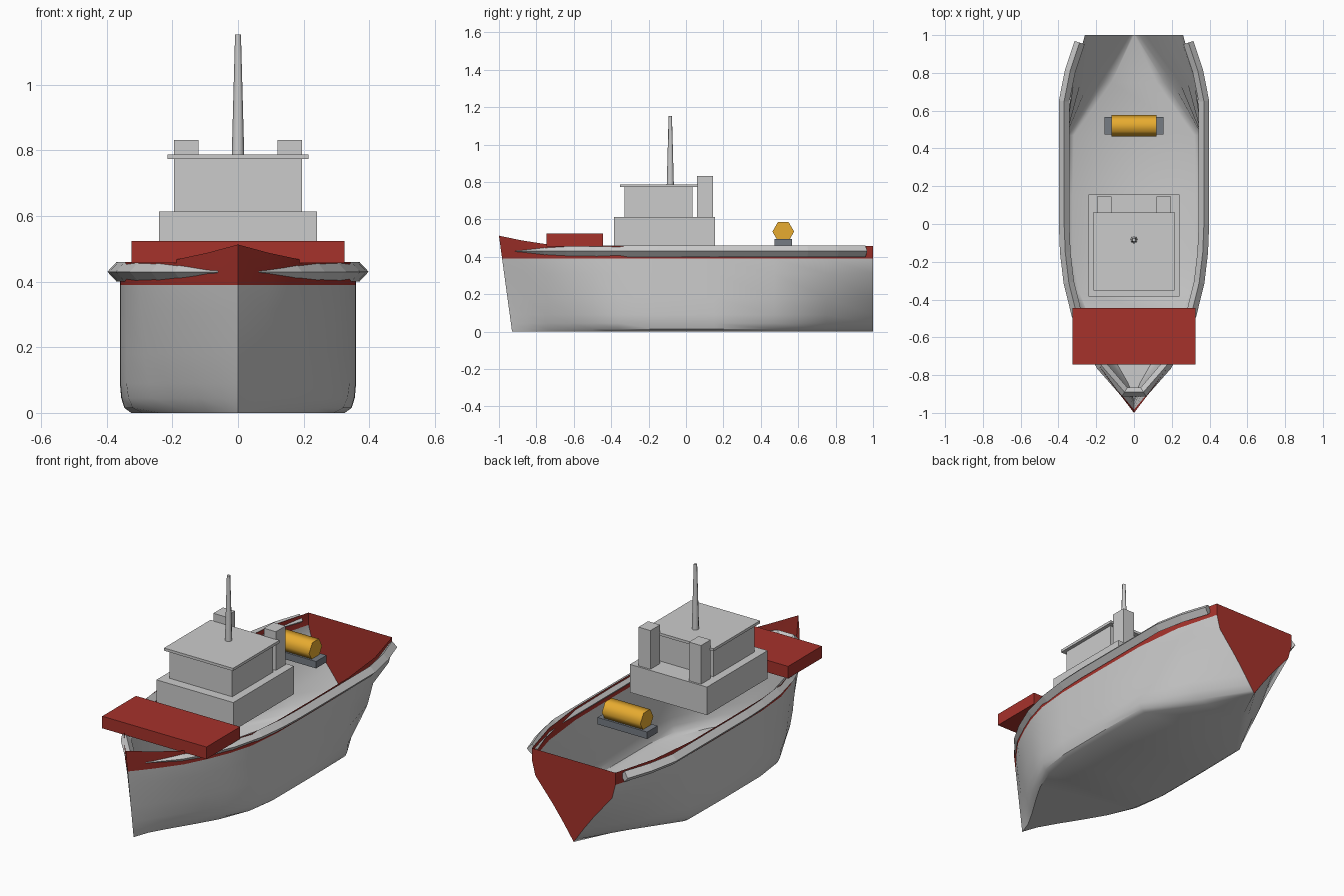
import bpy, bmesh, math
from mathutils import Vector

cube = bpy.data.objects.get("Cube")
if cube:
    bpy.data.objects.remove(cube, do_unlink=True)


def material(name, rgb):
    m = bpy.data.materials.new(name)
    m.use_nodes = True
    m.diffuse_color = (*rgb, 1)
    m.node_tree.nodes["Principled BSDF"].inputs["Base Color"].default_value = (*rgb, 1)
    return m


GREY = material("light_grey", (0.6, 0.6, 0.6))
RED = material("deep_red", (0.38, 0.032, 0.024))
GOLD = material("gold", (0.82, 0.42, 0.03))
SLATE = material("slate", (0.18, 0.2, 0.23))


def finish(name, bm, mats, smooth=None):
    bmesh.ops.remove_doubles(bm, verts=bm.verts, dist=0.0005)
    bmesh.ops.recalc_face_normals(bm, faces=bm.faces)
    me = bpy.data.meshes.new(name)
    bm.to_mesh(me)
    bm.free()
    for m in mats:
        me.materials.append(m)
    ob = bpy.data.objects.new(name, me)
    bpy.context.collection.objects.link(ob)
    if smooth:
        bpy.ops.object.select_all(action="DESELECT")
        bpy.context.view_layer.objects.active = ob
        ob.select_set(True)
        bpy.ops.object.shade_smooth_by_angle(angle=math.radians(smooth))


def box(name, mat, x, y, z):
    """Box from (low, high) pairs."""
    bm = bmesh.new()
    bmesh.ops.create_cube(bm, size=1)
    for v in bm.verts:
        v.co = [(a + b) / 2 + c * (b - a) for c, (a, b) in zip(v.co, (x, y, z))]
    finish(name, bm, [mat])


def loft(bm, rows, closed=False):
    """Quads between successive rows of points; returns faces with their column."""
    grid = [[bm.verts.new(p) for p in row] for row in rows]
    n = len(grid[0])
    faces = []
    for r, s in zip(grid, grid[1:]):
        for j in range(n if closed else n - 1):
            k = (j + 1) % n
            faces.append((bm.faces.new((r[j], r[k], s[k], s[j])), j))
    return grid, faces


# Open hull shell: y, rim half width, floor half width, rim height, stem rake, section kind
LEVELS = (0, 0.015, 0.045, 0.09, 0.18, 0.31, 0.39)
BOXY = (0, 0.6, 0.88, 1, 1, 1, 1)
MID = (0, 0.2, 0.4, 0.58, 0.78, 0.95, 1)
FLARE = (0, 0.12, 0.27, 0.42, 0.64, 0.86, 1)
VEE = (0, 0.04, 0.12, 0.24, 0.5, 0.92, 1)
stations = [
    (1.0, 0.26, 0.0, 0.459, 0, VEE),
    (0.75, 0.328, 0.12, 0.459, 0, MID),
    (0.47, 0.358, 0.318, 0.459, 0, BOXY),
    (0.15, 0.36, 0.325, 0.459, 0, BOXY),
    (-0.17, 0.358, 0.325, 0.459, 0, BOXY),
    (-0.36, 0.34, 0.29, 0.459, 0, BOXY),
    (-0.5, 0.3, 0.235, 0.459, 0, MID),
    (-0.62, 0.25, 0.165, 0.461, 0, MID),
    (-0.75, 0.185, 0.09, 0.468, 0.01, FLARE),
    (-0.88, 0.092, 0.03, 0.488, 0.035, FLARE),
    (-1.0, 0.0, 0.0, 0.513, 0.07, FLARE),
]


def section(y, w, b, top, rake, f):
    half = [(b + (w - b) * t, y + rake * (1 - z / top), z)
            for z, t in zip((*LEVELS, top), (*f, 1))]
    return [(-px, py, pz) for px, py, pz in reversed(half)] + half


bm = bmesh.new()
grid, faces = loft(bm, [section(*s) for s in stations])
for face, column in faces:
    face.material_index = int(column in (0, 2 * len(LEVELS)))
bm.faces.new(grid[0]).material_index = 1
bmesh.ops.dissolve_degenerate(bm, dist=0.0005, edges=bm.edges)
finish("hull", bm, [GREY, RED], 35)

# Diamond-section fender running round the bow, straddling the hull side
half = [(0.288, 0.96), (0.338, 0.81), (0.37, 0.65), (0.37, 0.31), (0.37, 0), (0.364, -0.15),
        (0.345, -0.31), (0.303, -0.48), (0.24, -0.63), (0.172, -0.75), (0.05, -0.89)]
path = [Vector(p) for p in half + [(-x, y) for x, y in reversed(half)]]
rows = []
for i, p in enumerate(path):
    t = (path[min(i + 1, len(path) - 1)] - path[max(i - 1, 0)]).normalized()
    normal = Vector((-t.y, t.x)) * 0.028
    rows.append([(*(p + normal * a), 0.43 + 0.03 * b)
                 for a, b in ((1, 0), (0, 1), (-1, 0), (0, -1))])
bm = bmesh.new()
grid, _ = loft(bm, rows, closed=True)
bm.faces.new(grid[0])
bm.faces.new(grid[-1])
finish("fender", bm, [GREY])

# Superstructure
box("bow_platform", RED, (-0.325, 0.325), (-0.745, -0.445), (0.456, 0.524))
box("lower_house", GREY, (-0.24, 0.24), (-0.384, 0.156), (0.456, 0.614))
box("upper_house", GREY, (-0.195, 0.195), (-0.33, 0.035), (0.614, 0.773))
box("roof", GREY, (-0.215, 0.215), (-0.352, 0.063), (0.773, 0.788))
for side, name in ((1, "left_funnel"), (-1, "right_funnel")):
    box(name, GREY, sorted((side * 0.12, side * 0.195)), (0.059, 0.145), (0.614, 0.832))

# Tapered mast
bm = bmesh.new()
bmesh.ops.create_cone(bm, cap_ends=True, segments=8, radius1=0.019, radius2=0.009, depth=0.367)
bmesh.ops.translate(bm, verts=bm.verts, vec=(0, -0.084, 0.969))
finish("mast", bm, [GREY], 50)

# Towing winch
box("winch_base", SLATE, (-0.155, 0.155), (0.474, 0.567), (0.456, 0.495))
bm = bmesh.new()
loft(bm, [[(x, 0.52 + 0.058 * math.cos(k * math.pi / 3), 0.535 + 0.058 * math.sin(k * math.pi / 3))
           for k in range(6)] for x in (-0.12, 0.12)], closed=True)
bmesh.ops.holes_fill(bm, edges=bm.edges)
finish("winch_drum", bm, [GOLD], 65)
